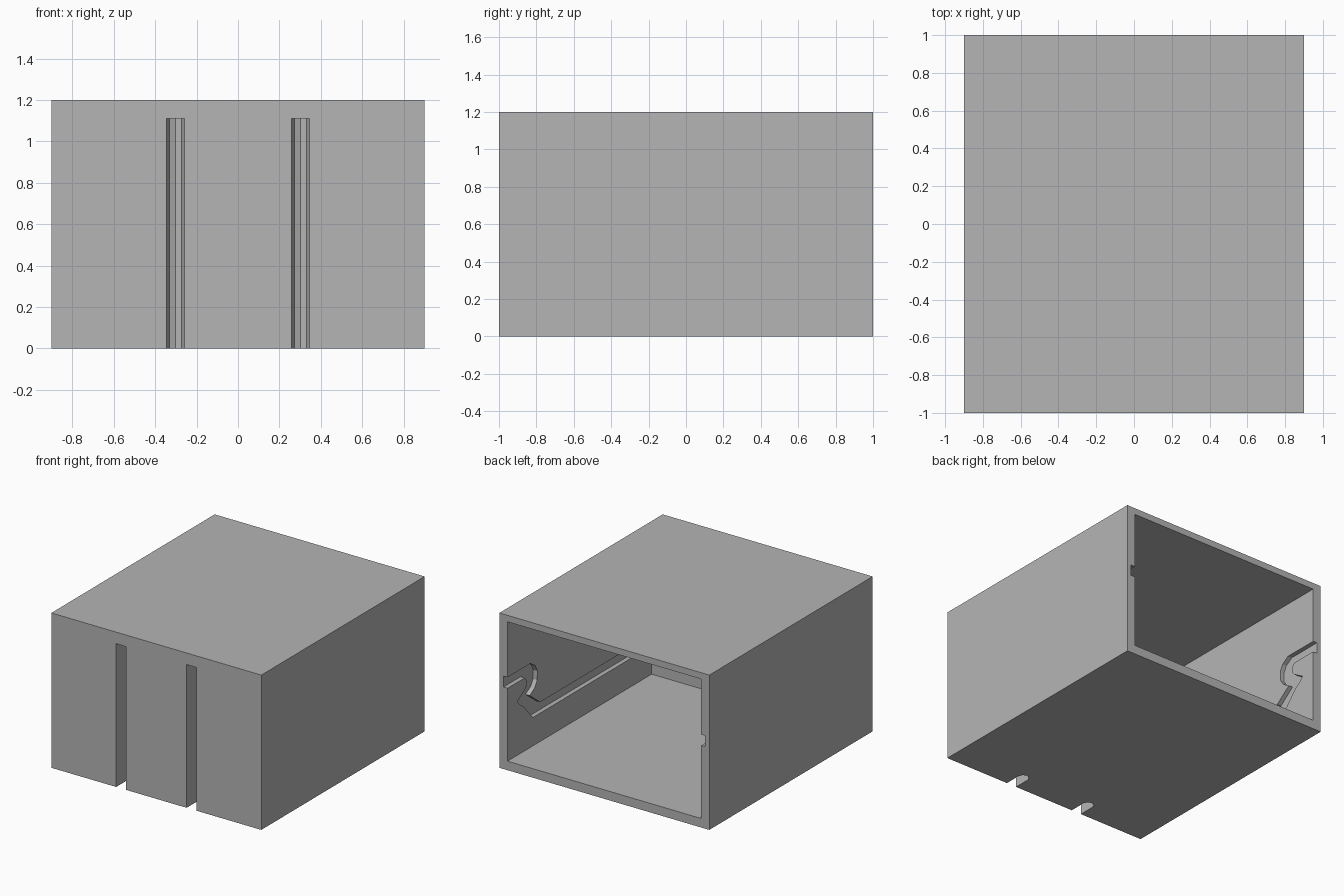
import bpy, bmesh, math
from mathutils import Vector

cube = bpy.data.objects.get("Cube")
if cube:
    bpy.data.objects.remove(cube, do_unlink=True)

W, D, H = 0.9, 1.0, 1.2          # half width, half depth, height
WALL, FRONT = 0.07, 0.235        # side wall and thick front wall
GROOVE = 0.035                   # depth of the guide groove

grey = bpy.data.materials.new("plain grey")
grey.use_nodes = True
colour = (0.46, 0.46, 0.46, 1)
grey.diffuse_color = colour
grey.node_tree.nodes["Principled BSDF"].inputs["Base Color"].default_value = colour


def prism(name, base, sweep):
    """Closed solid made by sweeping a flat outline."""
    bm = bmesh.new()
    face = bm.faces.new([bm.verts.new(p) for p in base])
    top = bmesh.ops.extrude_face_region(bm, geom=[face])["geom"]
    bmesh.ops.translate(bm, vec=Vector(sweep),
                        verts=[g for g in top if isinstance(g, bmesh.types.BMVert)])
    bmesh.ops.recalc_face_normals(bm, faces=bm.faces)
    mesh = bpy.data.meshes.new(name)
    bm.to_mesh(mesh)
    bm.free()
    mesh.materials.append(grey)
    obj = bpy.data.objects.new(name, mesh)
    bpy.context.collection.objects.link(obj)
    return obj


def block(name, x, y0, y1, z0, z1):
    base = [(-x, y0, z0), (x, y0, z0), (x, y1, z0), (-x, y1, z0)]
    return prism(name, base, (0, 0, z1 - z0))


# Outer shell and the cavity open at the back
shell = block("box_shell", W, -D, D, 0, H)
cutters = [block("cavity_cutter", W - WALL, FRONT - D, D + 0.1, WALL, H - 0.05)]

# Guide groove with its hooked end, cut into both side walls at once
track = [(1.05, .635), (.79, .635), (.768, .61), (.765, .57), (.79, .54),
         (.88, .485), (.85, .45), (.80, .415), (.69, .29), (-.75, .29),
         (-.75, .375), (.60, .375), (.73, .475), (.67, .51), (.637, .56),
         (.635, .63), (.66, .68), (.72, .72), (1.05, .72)]
reach = W - WALL + GROOVE
cutters.append(prism("groove_cutter", [(-reach, y, z) for y, z in track], (2 * reach, 0, 0)))

# Two round-ended upright slots in the front, open at the bottom
radius, end = 0.0425, -0.87
for side in (-1, 1):
    cx = side * 0.302
    base = [(cx - radius, -1.1, -0.1), (cx + radius, -1.1, -0.1)]
    for i in range(5):
        a = i * math.pi / 4
        base.append((cx + radius * math.cos(a), end + radius * math.sin(a), -0.1))
    cutters.append(prism("slot_cutter", base, (0, 0, 1.21)))

# Carve the shell, then discard the cutters
for cutter in cutters:
    cutter.hide_render = True
    mod = shell.modifiers.new(cutter.name, "BOOLEAN")
    mod.operation = "DIFFERENCE"
    mod.solver = "EXACT"
    mod.object = cutter
graph = bpy.context.evaluated_depsgraph_get()
carved = bpy.data.meshes.new_from_object(shell.evaluated_get(graph))
shell.modifiers.clear()
shell.data = carved
for cutter in cutters:
    bpy.data.objects.remove(cutter, do_unlink=True)
